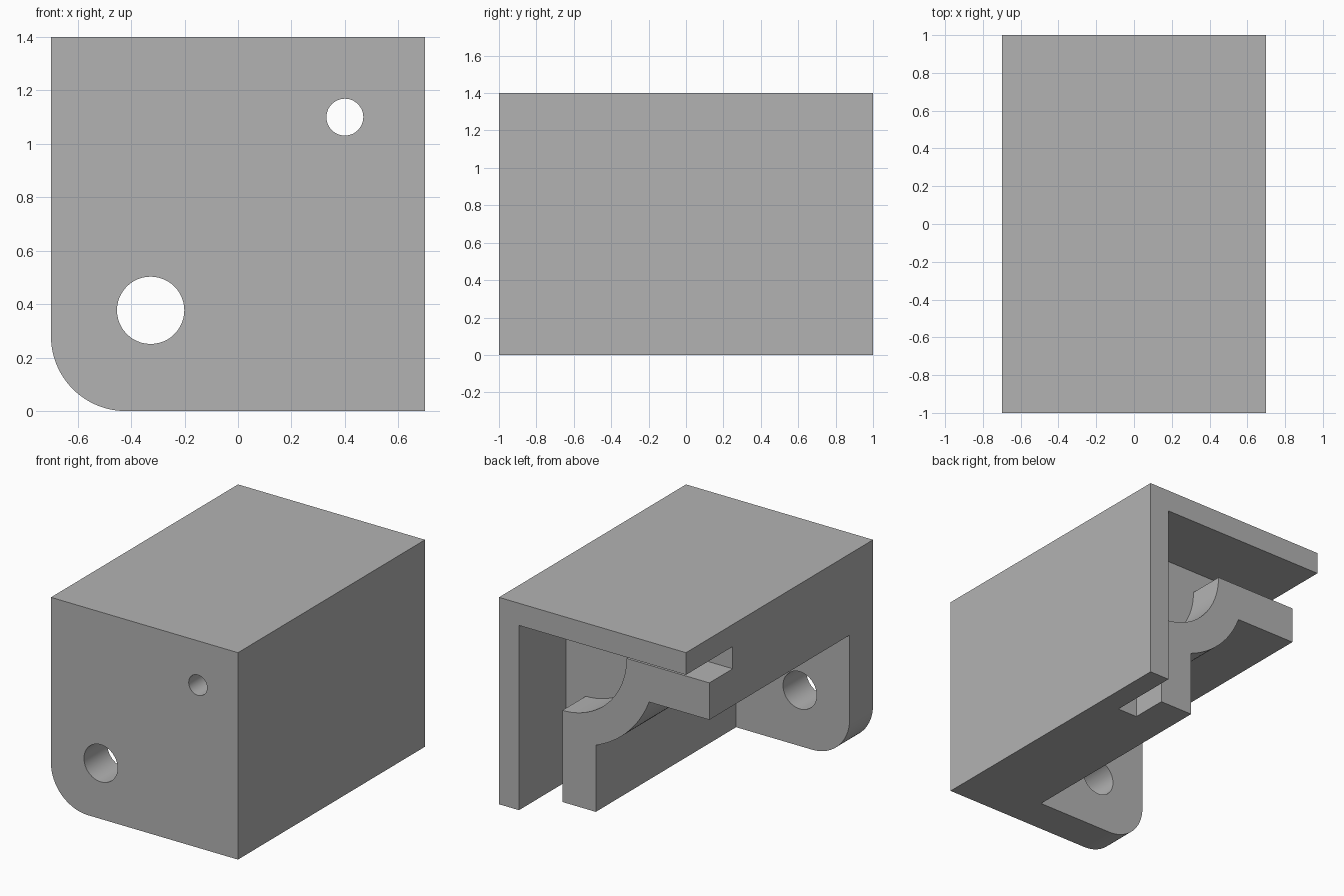
import bpy, bmesh
from math import radians, cos, sin, asin, pi

cube = bpy.data.objects.get("Cube")
if cube:
    bpy.data.objects.remove(cube, do_unlink=True)

# Main dimensions
W, H = 0.7, 1.4                 # half width, height
WALL = 0.15                     # cover thickness and slot width
PIVOT = (0.4, 1.1)              # small bore and arc centre (x, z)
R_IN, R_OUT = 0.48, 0.695       # curved elbow of the inner arm
ARM = 0.25                      # inner arm thickness
CORNER = 0.28                   # rounded plate corner

grey = bpy.data.materials.new("plain grey")
grey.use_nodes = True
colour = (0.45, 0.45, 0.45, 1)
grey.diffuse_color = colour
grey.node_tree.nodes["Principled BSDF"].inputs["Base Color"].default_value = colour


def arc(centre, r, a0, a1, n=24):
    """Points of an arc in the xz plane."""
    return [(centre[0] + r * cos(a0 + (a1 - a0) * i / n),
             centre[1] + r * sin(a0 + (a1 - a0) * i / n)) for i in range(n + 1)]


def prism(name, profile, y0, y1):
    """Extrude an xz profile from y0 to y1."""
    bm = bmesh.new()
    face = bm.faces.new([bm.verts.new((x, y0, z)) for x, z in profile])
    ext = bmesh.ops.extrude_face_region(bm, geom=[face])
    verts = [v for v in ext["geom"] if isinstance(v, bmesh.types.BMVert)]
    bmesh.ops.translate(bm, verts=verts, vec=(0, y1 - y0, 0))
    bmesh.ops.recalc_face_normals(bm, faces=bm.faces)
    mesh = bpy.data.meshes.new(name)
    bm.to_mesh(mesh)
    bm.free()
    mesh.materials.append(grey)
    obj = bpy.data.objects.new(name, mesh)
    bpy.context.collection.objects.link(obj)
    return obj


def combine(target, other, operation):
    """Apply a boolean and remove the helper."""
    mod = target.modifiers.new("join", "BOOLEAN")
    mod.operation, mod.object, mod.solver = operation, other, "EXACT"
    bpy.context.view_layer.objects.active = target
    bpy.ops.object.modifier_apply(modifier=mod.name)
    bpy.data.objects.remove(other, do_unlink=True)


# Profiles: inner elbow edge runs from the arm's underside to the leg's side
px, pz = PIVOT
tilt = asin(ARM / R_OUT)
inner_edge = [(-W, pz - ARM)] + arc(PIVOT, R_OUT, pi + tilt, 1.5 * pi - tilt) + [(px - ARM, 0)]
scoop = arc(PIVOT, R_IN, 1.5 * pi, pi)

plate = [(W, 0), (W, H), (-W, H)] + arc((-W + CORNER, CORNER), CORNER, pi, 1.5 * pi)
block = inner_edge + [(W, 0), (W, H), (-W, H)]
arm = inner_edge + [(px, 0)] + scoop + [(-W, pz)]
cover = [(W, 0), (W, H), (-W, H), (-W, H - WALL), (W - WALL, H - WALL), (W - WALL, 0)]

# Solid body: plate, block, arm and cover joined into one
body = prism("bracket_body", block, -0.75, 0.5)
combine(body, prism("front_plate", plate, -1, -0.75), "UNION")
combine(body, prism("inner_arm", arm, 0.5, 0.75), "UNION")
combine(body, prism("rear_cover", cover, 0.5, 1), "UNION")

# Through holes
for name, centre, r in (("mount_hole", (-0.327, 0.377), 0.126),
                        ("pivot_hole", PIVOT, 0.069)):
    combine(body, prism(name, arc(centre, r, 0, 2 * pi, 48)[:-1], -1.2, 1.2), "DIFFERENCE")

# Smooth curves, crisp edges
bpy.ops.object.select_all(action="DESELECT")
body.select_set(True)
bpy.context.view_layer.objects.active = body
bpy.ops.object.shade_smooth_by_angle(angle=radians(30))
